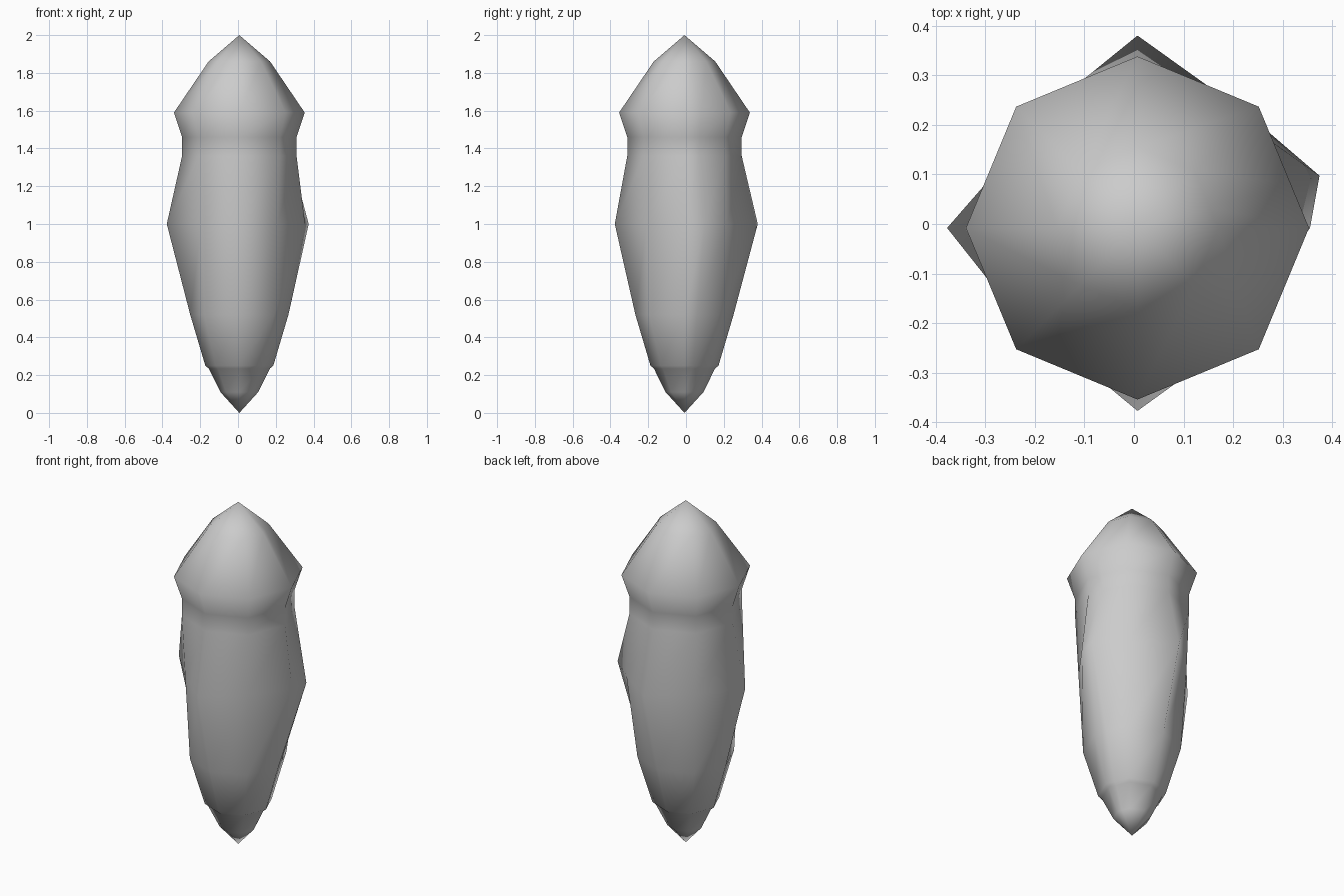
import bpy, bmesh
from math import sin, cos, radians

if "Cube" in bpy.data.objects:
    bpy.data.objects.remove(bpy.data.objects["Cube"])

CX, CY = 0.007, -0.008
# eight regular sides plus one extra column for the knob on the right
ANGLES = [0, 16, 45, 90, 135, 180, 225, 270, 315]

def ring(z, r):
    """Octagonal ring; the extra column lies on the first flat side."""
    flat = r * cos(radians(22.5)) / cos(radians(6.5))
    radii = [r] * 9
    radii[1] = flat
    return z, radii

# bulged middle: ridges at front, back and left, knob at right
middle = (1.0, [0.348, 0.382, 0.32, 0.388, 0.29, 0.384, 0.285, 0.369, 0.285])

# rings from bottom to top
rings = [ring(0.11, 0.10), ring(0.235, 0.162), ring(0.25, 0.18), ring(0.52, 0.26),
         middle, ring(1.36, 0.303), ring(1.46, 0.303), ring(1.59, 0.346), ring(1.86, 0.163)]

bm = bmesh.new()
loops = []
for z, radii in rings:
    loops.append([bm.verts.new((CX + r * cos(radians(a)), CY + r * sin(radians(a)), z))
                  for a, r in zip(ANGLES, radii)])
tip = bm.verts.new((CX, CY, 0))
apex = bm.verts.new((CX, CY, 2))
n = len(ANGLES)
for lo, hi in zip(loops, loops[1:]):
    for i in range(n):
        j = (i + 1) % n
        bm.faces.new((lo[i], lo[j], hi[j], hi[i]))
for i in range(n):
    j = (i + 1) % n
    bm.faces.new((tip, loops[0][j], loops[0][i]))
    bm.faces.new((apex, loops[-1][i], loops[-1][j]))
bmesh.ops.recalc_face_normals(bm, faces=bm.faces)
for f in bm.faces:
    f.smooth = True

# single pointed body with flared cap
mesh = bpy.data.meshes.new("pointed_body")
bm.to_mesh(mesh)
bm.free()
obj = bpy.data.objects.new("pointed_body", mesh)
bpy.context.collection.objects.link(obj)
